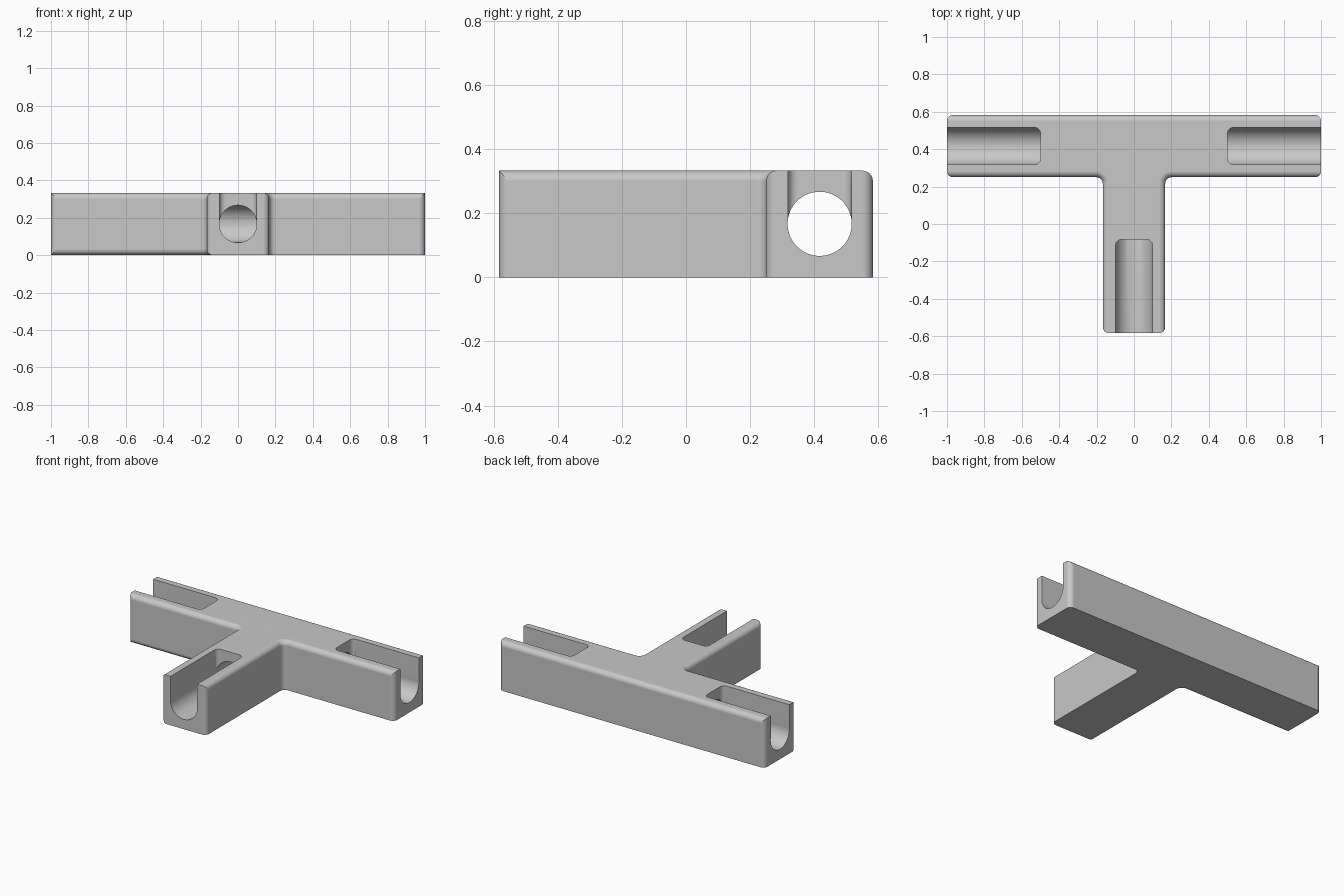
import bpy, bmesh, math
from mathutils import Matrix

if "Cube" in bpy.data.objects:
    bpy.data.objects.remove(bpy.data.objects["Cube"])

L, Y, W, YB, H = 1.0, 0.583, 0.167, 0.25, 0.333   # arm reach, half depth, stem half width, bar front, height
R, N = 0.033, 8                                   # edge rounding radius and steps
AX_Y, AX_Z, BORE = 0.417, 0.167, 0.1              # bore axis and radius
STEP = math.pi / 2 / N


def make_object(name, bm):
    bmesh.ops.remove_doubles(bm, verts=bm.verts, dist=1e-5)
    bmesh.ops.recalc_face_normals(bm, faces=bm.faces)
    mesh = bpy.data.meshes.new(name)
    bm.to_mesh(mesh)
    bm.free()
    ob = bpy.data.objects.new(name, mesh)
    bpy.context.collection.objects.link(ob)
    return ob


def loft(name, rings):
    """Skin a stack of equal-length rings and cap both ends."""
    bm = bmesh.new()
    rows = [[bm.verts.new(p) for p in ring] for ring in rings]
    n = len(rows[0])
    for a, b in zip(rows, rows[1:]):
        for i in range(n):
            j = (i + 1) % n
            bm.faces.new((a[i], a[j], b[j], b[i]))
    bm.faces.new(rows[0][::-1])
    bm.faces.new(rows[-1])
    return make_object(name, bm)


def corner(k, s):
    """Side and end inset on a rounded corner, mitred at rounding step s."""
    t = max(k, s) * STEP
    return R * (1 - math.cos(t)), R * (1 - math.sin(t))


def half_outline(side, z, front, back):
    """One half of the T outline; front and back are the edge rounding steps."""
    pts = []
    for k in range(N, -1, -1):                    # stem end corner
        u, w = corner(k, front)
        pts.append((W - u, -Y + w))
    rad = R + R * (1 - math.cos(front * STEP))
    for k in range(N + 1):                        # inner fillet
        a = k * STEP
        pts.append((W + R - rad * math.cos(a), YB - R + rad * math.sin(a)))
    for k in range(N + 1):                        # arm front corner
        u, w = corner(k, front)
        pts.append((L - w, YB + u))
    for k in range(N, -1, -1):                    # arm back corner
        u, w = corner(k, back)
        pts.append((L - w, Y - u))
    return [(side * x, y, z) for x, y in pts]


def outline(z, right, left, back):
    return half_outline(1, z, right, back) + half_outline(-1, z, left, back)[::-1]


# T-shaped body: long top edges rounded, plus the lower left front edge
rings = [outline(R * (1 - math.sin(s * STEP)), 0, s, 0) for s in range(N, -1, -1)]
rings += [outline(H - R * (1 - math.sin(s * STEP)), s, s, s) for s in range(N + 1)]
body = loft("tee_connector", rings)


def bore(name, x0, x1, angle):
    """Round cutter along a branch, measured from the junction."""
    bm = bmesh.new()
    turn = (Matrix.Translation((0, AX_Y, AX_Z)) @ Matrix.Rotation(angle, 4, 'Z')
            @ Matrix.Translation(((x0 + x1) / 2, 0, 0)) @ Matrix.Rotation(math.pi / 2, 4, 'Y'))
    bmesh.ops.create_cone(bm, cap_ends=True, segments=64, radius1=BORE, radius2=BORE,
                          depth=x1 - x0, matrix=turn)
    return make_object(name, bm)


def slot(name, angle):
    """Open-topped slot cutter with rounded inner corners."""
    hw, x0, x1 = BORE - 0.0006, 0.5, 1.3
    pts = [(x1, -hw), (x1, hw)]
    for k in range(N + 1):
        a = k * STEP
        pts.append((x0 + R - R * math.sin(a), hw - R + R * math.cos(a)))
    for k in range(N + 1):
        a = k * STEP
        pts.append((x0 + R - R * math.cos(a), -hw + R - R * math.sin(a)))
    ob = loft(name, [[(x, y, z) for x, y in pts] for z in (AX_Z - 0.004, H + 0.2)])
    ob.data.transform(Matrix.Translation((0, AX_Y, 0)) @ Matrix.Rotation(angle, 4, 'Z'))
    return ob


# Through bore, stem bore and the three slots
cutters = [bore("cross_bore", -1.3, 1.3, 0), bore("stem_bore", 0.02, 1.3, -math.pi / 2)]
for name, angle in (("right_slot", 0), ("left_slot", math.pi), ("stem_slot", -math.pi / 2)):
    cutters.append(slot(name, angle))

bpy.context.view_layer.objects.active = body
body.select_set(True)
for cutter in cutters:
    cutter.hide_render = True
    mod = body.modifiers.new(cutter.name, 'BOOLEAN')
    mod.operation, mod.solver, mod.object = 'DIFFERENCE', 'EXACT', cutter
    bpy.ops.object.modifier_apply(modifier=mod.name)
    bpy.data.objects.remove(cutter)

# Single grey finish, smooth rounds with crisp edges
grey = bpy.data.materials.new("plain_grey")
grey.diffuse_color = (0.58, 0.58, 0.58, 1)
grey.use_nodes = True
grey.node_tree.nodes["Principled BSDF"].inputs["Base Color"].default_value = grey.diffuse_color
body.data.materials.clear()
body.data.materials.append(grey)
for poly in body.data.polygons:
    poly.material_index = 0
bpy.ops.object.shade_smooth_by_angle(angle=math.radians(30))
weighted = body.modifiers.new("even_normals", 'WEIGHTED_NORMAL')
weighted.keep_sharp = True
